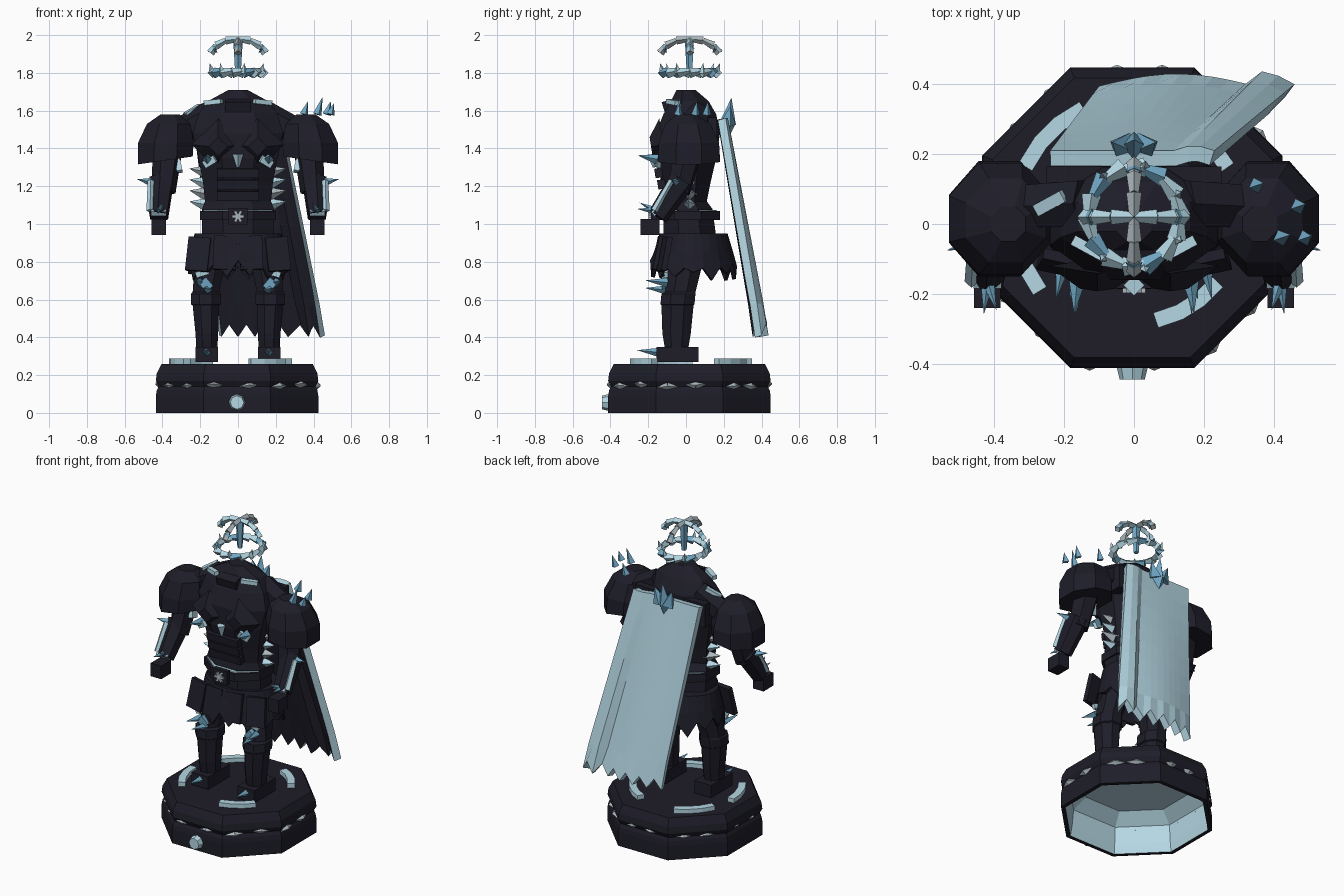
import bpy, bmesh, math, random
from mathutils import Vector, Matrix

if "Cube" in bpy.data.objects:
    bpy.data.objects.remove(bpy.data.objects["Cube"])
random.seed(4)
UP = Vector((0, 0, 1))


def material(name, *rgb):
    m = bpy.data.materials.new(name)
    m.use_nodes = True
    m.diffuse_color = (*rgb, 1)
    m.node_tree.nodes["Principled BSDF"].inputs["Base Color"].default_value = (*rgb, 1)
    return m


DARK = material("dark armour", .013, .0125, .022)
ICE = material("pale ice", .46, .68, .77)
BLUE = material("blue crystal", .17, .4, .57)
GREY = material("grey frost", .42, .49, .52)


def finish(name, bm, *mats):
    bmesh.ops.recalc_face_normals(bm, faces=bm.faces)
    me = bpy.data.meshes.new(name)
    bm.to_mesh(me)
    bm.free()
    ob = bpy.data.objects.new(name, me)
    bpy.context.collection.objects.link(ob)
    for m in mats:
        me.materials.append(m)
    return ob


def loft(name, rings, mat=DARK, sides=8, side=1):
    """Rings are (centre x, centre y, z, half width, half depth)."""
    bm = bmesh.new()
    grow = 1 / math.cos(math.pi / sides)
    loops = []
    for cx, cy, z, rx, ry in rings:
        angles = [math.tau * (i + .5) / sides for i in range(sides)]
        loops.append([bm.verts.new((side * cx + rx * grow * math.cos(a),
                                    cy + ry * grow * math.sin(a), z)) for a in angles])
    for a, b in zip(loops, loops[1:]):
        for i in range(sides):
            j = (i + 1) % sides
            bm.faces.new((a[i], a[j], b[j], b[i]))
    bm.faces.new(loops[0])
    bm.faces.new(loops[-1])
    return finish(name, bm, mat)


def tube(name, start, end, r0, r1, mat=DARK, sides=6):
    start, end = Vector(start), Vector(end)
    axis = end - start
    turn = axis.to_track_quat('Z', 'Y').to_matrix().to_4x4()
    bm = bmesh.new()
    bmesh.ops.create_cone(bm, cap_ends=True, segments=sides, radius1=r0, radius2=r1,
                          depth=axis.length, matrix=Matrix.Translation((start + end) / 2) @ turn)
    return finish(name, bm, mat)


def spike(name, at, way, length, radius, mat=BLUE):
    at = Vector(at)
    return tube(name, at, at + Vector(way).normalized() * length, radius, 0, mat, 4)


def box(name, at, size, mat=DARK, turn=(0, 0, 0)):
    bm = bmesh.new()
    bmesh.ops.create_cube(bm, size=1, matrix=Matrix.Diagonal((*size, 1)))
    ob = finish(name, bm, mat)
    ob.location, ob.rotation_euler = at, turn
    return ob


# Hollow octagonal stand, pale inside
profile = [(.31, .235), (.385, .17), (.395, .06), (.405, 0), (.43, 0), (.43, .09), (.425, .12),
           (.415, .14), (.43, .17), (.425, .21), (.4, .26)]
stand = loft("stand", [(-.005, .018, z, r, r) for r, z in profile])
stand.data.materials.append(ICE)
for f in stand.data.polygons:
    outward = f.normal.x * f.center.x + f.normal.y * f.center.y
    ceiling = f.normal.z < -.9 and f.center.z > .1
    f.material_index = int(ceiling or outward < -.02)

# Tapered frost flakes in the groove, and ice arcs on top of the stand
for k in range(8):
    a = k * math.pi / 4
    along = Vector((-math.sin(a), math.cos(a), 0))
    for off in (-.1, .06):
        at = Vector((.414 * math.cos(a), .018 + .414 * math.sin(a), .15))
        at += along * (off + random.uniform(-.03, .03)) + UP * random.uniform(-.01, .01)
        for way in (1, -1):
            spike("groove_flake", at, along * way + UP * random.uniform(-.2, .1), .055, .024, GREY)
for middle, r in ((-58, .3), (48, .3), (135, .34), (198, .34)):
    for step in (-13, 0, 13):
        a = math.radians(middle + step)
        box("stand_ice_arc", (r * math.cos(a), .02 + r * math.sin(a), .272),
            (.045, r / 4, .03), ICE, (0, 0, a))
tube("stand_medallion", (-.005, -.4, .055), (-.005, -.445, .055), .047, .036, ICE, 8)

# Torso, neck and back mantle
loft("torso", [(0, .02, .93, .19, .14), (0, .01, 1.08, .19, .13), (0, 0, 1.12, .175, .11),
               (0, 0, 1.22, .185, .13), (0, 0, 1.35, .21, .16), (0, .01, 1.48, .24, .17),
               (0, .02, 1.58, .21, .14), (0, .02, 1.65, .16, .1), (0, 0, 1.71, .05, .05)])
box("back_mantle", (0, .12, 1.49), (.5, .09, .15))
box("collar", (0, -.09, 1.62), (.14, .06, .07), DARK, (.3, 0, 0))
for z in (1.15, 1.21, 1.27):
    box("belly_band", (0, -.115 - (z - 1.15) / 4, z), (.22, .04, .05), DARK, (.15, 0, 0))
tube("chest_ice", (0, -.168, 1.3), (0, -.175, 1.37), .008, .03, ICE, 4)
box("right_strap_ice", (-.24, .06, 1.603), (.1, .035, .02), ICE, (0, -.5, .5))

# Belt with a star buckle, frosted on its upper ledges
loft("belt", [(0, .01, 1.02, .2, .17), (0, .01, 1.07, .2, .17)])
loft("belt_frost", [(0, .01, 1.069, .185, .155), (0, .01, 1.073, .18, .15)], ICE)
box("buckle", (0, -.17, 1.04), (.1, .03, .09))
for k in range(3):
    box("buckle_star", (0, -.19, 1.04), (.065, .015, .014), GREY, (0, k * math.pi / 3, 0))

# Ragged skirt with front plates
bm = bmesh.new()
rows = [[], [], []]
count = 28
for i in range(count):
    a = math.tau * i / count
    for row, (z, rx, ry) in zip(rows, ((.95, .23, .18), (.85, .25, .21), (.73, .265, .23))):
        if row is rows[2]:
            z += .06 * (i % 2) + random.uniform(-.03, .02)
        row.append(bm.verts.new((rx * math.cos(a), .04 + ry * math.sin(a), z)))
for a, b in zip(rows, rows[1:]):
    for i in range(count):
        bm.faces.new((a[i - 1], a[i], b[i], b[i - 1]))
bm.faces.new(rows[0])
skirt = finish("skirt", bm, DARK)
skirt.modifiers.new("thickness", 'SOLIDIFY').thickness = .02
for x in (-.21, -.07, .07, .21):
    box("skirt_plate", (x, -.165 + abs(x) / 4, .85 - abs(x) / 20), (.12, .03, .18), DARK, (-.2, -x / 3, x))

# Limbs, mirrored: left is +x
for s, label in ((1, "left_"), (-1, "right_")):
    loft(label + "leg", [(.165, -.05, .33, .055, .06), (.165, -.05, .42, .06, .075),
                         (.17, -.045, .57, .07, .085), (.17, -.045, .575, .08, .09),
                         (.17, -.04, .63, .08, .09), (.17, -.03, .64, .07, .08),
                         (.13, .02, .92, .09, .1)], side=s)
    box(label + "foot", (s * .165, -.045, .31), (.12, .22, .08))
    spike(label + "toe_crystal", (s * .165, -.14, .32), (0, -1, .1), .12, .025)
    box(label + "thigh_ice", (s * .19, -.105, .74), (.07, .02, .03), ICE, (.1, s * .3, 0))
    box(label + "thigh_crystal", (s * .17, -.112, .68), (.05, .03, .06), BLUE, (.1, s * .7, 0))
    for dz in (0, .04):
        spike(label + "knee_crystal", (s * (.16 + dz), -.1, .65 + dz), (s * .2, -1, .1), .12, .025)

    # Shoulder dome with its rim raised inwards
    dome = loft(label + "shoulder", [(.385, .015, 1.32, .145, .165), (.382, .015, 1.43, .147, .16),
                                     (.367, .01, 1.53, .115, .12), (.36, 0, 1.58, .05, .05)], side=s)
    for v in dome.data.vertices:
        if v.co.z < 1.4:
            v.co.z += (.5 - abs(v.co.x)) / 7

    # Arm and hand
    tube(label + "upper_arm", (s * .37, .02, 1.42), (s * .395, -.04, 1.17), .08, .065)
    tube(label + "forearm", (s * .405, -.02, 1.23), (s * .42, -.15, 1.04), .07, .055)
    box(label + "hand", (s * .42, -.19, .985), (.075, .1, .085))
    tube(label + "forearm_ice", (s * .462, -.075, 1.23), (s * .465, -.165, 1.07), .016, .02, ICE, 4)
    box(label + "inner_arm_ice", (s * .315, -.01, 1.31), (.03, .05, .07), ICE, (-.3, s * .2, 0))
    box(label + "wrist_ice", (s * .42, -.168, 1.06), (.08, .02, .03), ICE, (.6, 0, 0))
    spike(label + "elbow_crystal", (s * .45, -.05, 1.22), (s, -.3, .2), .09, .025)
    for lean in (.1, -.3):
        spike(label + "wrist_crystal", (s * .42, -.16, 1.07), (s * lean, -1, .2 - lean), .1, .02)

    # Chest plate, ribs and collar ice
    tube(label + "chest_plate", (s * .105, -.12, 1.42), (s * .105, -.185, 1.41), .14, .05, DARK, 4)
    for k in range(4):
        spike(label + "rib_ice", (s * .16, .02, 1.1 + k * .058), (s, -.1, .2), .1, .04, (ICE, GREY)[k % 2])
    box(label + "breast_ice", (s * .15, -.155, 1.33), (.07, .02, .04), ICE, (.2, s * .5, s * .4))
    spike(label + "breast_crystal", (s * .16, -.14, 1.34), (s * .1, -1, .2), .12, .03)
    box(label + "collar_ice", (s * .13, -.07, 1.645), (.1, .03, .025), ICE, (0, s * .1, s * .5))
    tube(label + "neck_strap", (s * .14, .06, 1.58), (s * .33, .05, 1.48), .075, .07)

# Crystals floating over the left shoulder, and on the back
for x, y in ((.35, .11), (.42, -.04), (.47, .05), (.49, -.04)):
    spike("shoulder_crystal", (x, y, 1.58), (.3, .1, 1), random.uniform(.06, .1), .024)
for lean in (-.35, 0, .35):
    spike("back_crystal", (lean / 12, .22, 1.53), (lean, .15, 1), .14 - abs(lean) / 9, .045)
spike("back_crystal_tip", (0, .22, 1.53), (0, .1, -1), .07, .045)

# Cape: pale outside, dark lining, jagged hem and a folded left strip
bm = bmesh.new()
columns, steps = 12, 8
grid = []
for j in range(steps + 1):
    v = j / steps
    row = []
    for i in range(columns + 1):
        u = i / columns
        fold = u > .8
        hem = .43 - .03 * (u - .8) / .2 if fold else .395 + .035 * math.sin(math.pi * u / .8)
        x = (1 - v) * (-.24 + .47 * u) + v * (-.1 + .56 * u)
        y = .21 + v * (hem - .21) + (.012 if fold and u < 1 else 0)
        z = 1.56 - 1.12 * v
        if j == steps:
            z += .035 if i % 2 else -.03
        row.append(bm.verts.new((x, y, z)))
    grid.append(row)
for a, b in zip(grid, grid[1:]):
    for i in range(columns):
        bm.faces.new((a[i], b[i], b[i + 1], a[i + 1]))
cape = finish("cape", bm, ICE, DARK)
if sum(f.normal.y for f in cape.data.polygons) < 0:
    cape.data.flip_normals()
cloth = cape.modifiers.new("thickness", 'SOLIDIFY')
cloth.thickness, cloth.offset = .045, -1
cloth.material_offset, cloth.material_offset_rim = 1, 0

# Floating crown: broken lower ring, domed cross ribs and a central shard
def around(a, r, z):
    return Vector((r * math.cos(a), .02 + 1.08 * r * math.sin(a), z))


pieces = 14
for k in range(pieces):
    a, b = math.tau * k / pieces, math.tau * (k + 1) / pieces
    mat = (ICE, ICE, BLUE)[k % 3]
    tube("crown_ring", around(a, .135, 1.8), around(b, .13, 1.81), .028, .014, mat, 4)
    if k % 2:
        spike("crown_shard", around(a, .135, 1.8), around(a, .3, 1), .055, .02, ICE)
for k in range(4):
    a = k * math.pi / 2
    path = [around(a, r, z) for r, z in ((.145, 1.905), (.115, 1.945), (.065, 1.972), (0, 1.98))]
    for p, q in zip(path, path[1:]):
        tube("crown_rib", p, q, .022, .014, (ICE, GREY)[k % 2], 4)
    spike("crown_tip", around(a, .12, 1.93), around(a, 1, -.5), .045, .025)
tube("crown_core", (0, .02, 1.8), (0, .02, 1.97), .016, .026, BLUE, 5)
